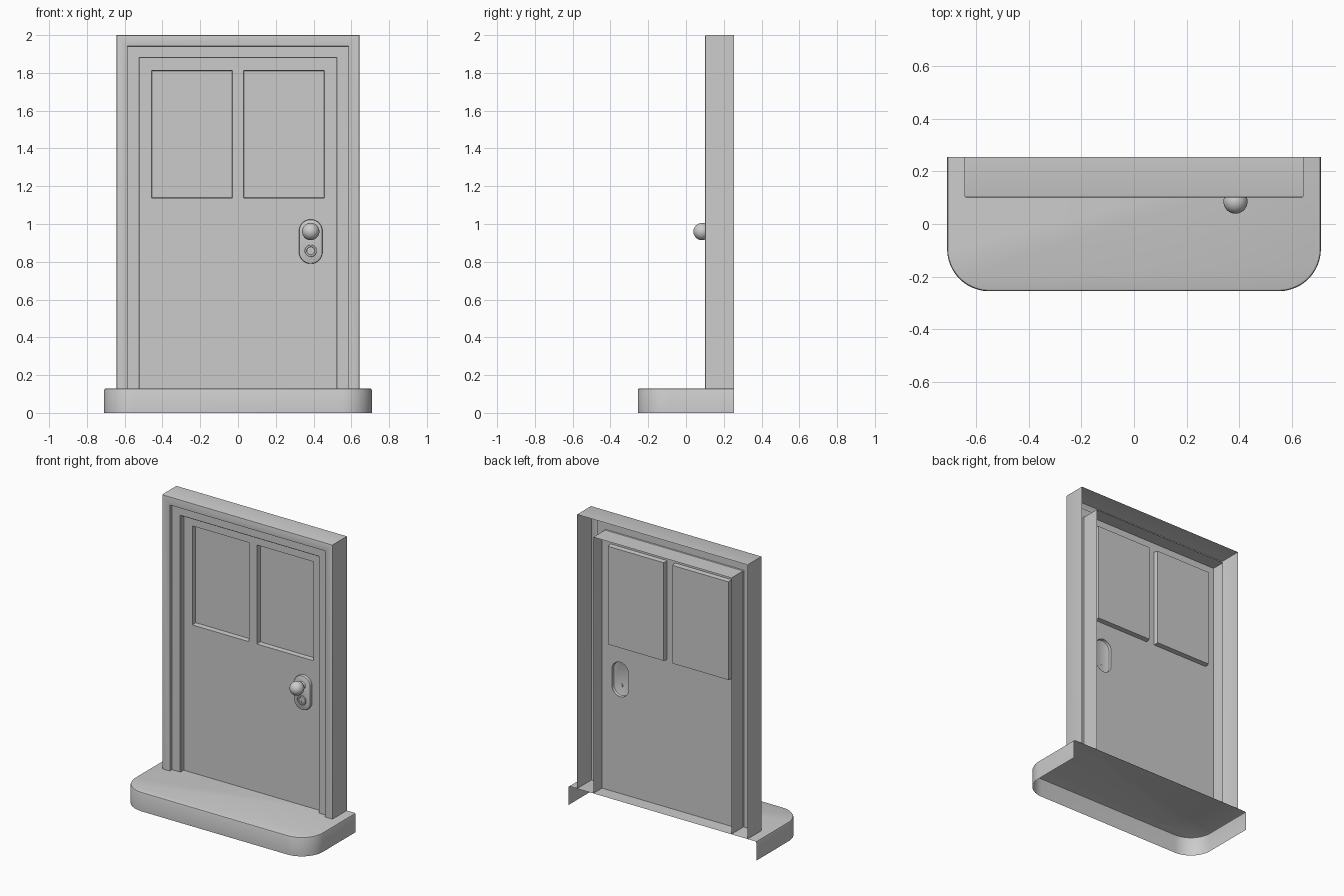
import bpy, bmesh
from math import sin, cos, pi, radians

if "Cube" in bpy.data.objects:
    bpy.data.objects.remove(bpy.data.objects["Cube"])


def finish(name, bm):
    mesh = bpy.data.meshes.new(name)
    bm.to_mesh(mesh)
    bm.free()
    ob = bpy.data.objects.new(name, mesh)
    bpy.context.collection.objects.link(ob)
    bpy.ops.object.select_all(action='DESELECT')
    ob.select_set(True)
    bpy.context.view_layer.objects.active = ob
    bpy.ops.object.shade_smooth_by_angle(angle=radians(35))
    return ob


def skin(name, rings, closed=True, cap=True):
    """Bridge successive rings of points, optionally capping the last."""
    bm = bmesh.new()
    rows = [[bm.verts.new(p) for p in ring] for ring in rings]
    n = len(rows[0])
    for a, b in zip(rows, rows[1:]):
        for i in range(n if closed else n - 1):
            j = (i + 1) % n
            bm.faces.new((a[i], a[j], b[j], b[i]))
    if cap:
        bm.faces.new(rows[-1])
    return finish(name, bm)


def pill(x, z, y, r, h=0.0, n=32):
    """Vertical rounded slot outline; a circle when h is zero."""
    pts = []
    for i in range(n):
        t = 2 * pi * (i + 0.5) / n
        pts.append((x + r * cos(t), y, z + r * sin(t) + (h if sin(t) > 0 else -h)))
    return pts


def rect(x0, x1, z0, z1, y):
    return [(x0, y, z0), (x1, y, z0), (x1, y, z1), (x0, y, z1)]


STEP_Z = 0.13
DOOR_Y = 0.16
BACK = 0.255
HX = 0.709


# Doorstep: open underneath and behind, rounded front corners
def step_outline(o, z, r=0.16, n=12):
    pts = [(-HX + o, BACK, z)]
    for cx, start in ((-HX + r, pi), (HX - r, 1.5 * pi)):
        for i in range(n + 1):
            t = start + 0.5 * pi * i / n
            pts.append((cx + (r - o) * cos(t), -BACK + r + (r - o) * sin(t), z))
    return pts + [(HX - o, BACK, z)]


skin("doorstep", [step_outline(o, z) for o, z in
     ((0, 0), (0, 0.12), (0.003, 0.127), (0.01, STEP_Z))], closed=False)

# Door frame: one moulded profile (inset, depth) mitred round three sides
W = 0.643
profile = [(0, BACK), (0, 0.108), (0.002, 0.102), (0.008, 0.10), (0.052, 0.10),
           (0.057, 0.102), (0.059, 0.107), (0.059, 0.125), (0.118, 0.125),
           (0.122, 0.129), (0.122, BACK)]
skin("door_frame", [[(W - d, y, STEP_Z), (W - d, y, 2 - d), (d - W, y, 2 - d),
     (d - W, y, STEP_Z)] for d, y in profile], closed=False, cap=False)

# Door leaf with openings for two panels and the lock plate
KX, PZ, PR, PH = 0.385, 0.907, 0.0625, 0.055
panels = [(-0.457, -0.03), (0.03, 0.457)]
bm = bmesh.new()
loops = [rect(-0.521, 0.521, STEP_Z, 1.878, DOOR_Y), pill(KX, PZ, DOOR_Y, PR, PH)]
loops += [rect(a, b, 1.138, 1.813, DOOR_Y) for a, b in panels]
edges = []
for loop in loops:
    vs = [bm.verts.new(p) for p in loop]
    edges += [bm.edges.new((vs[i - 1], vs[i])) for i in range(len(vs))]
bmesh.ops.triangle_fill(bm, edges=edges, use_beauty=True, normal=(0, -1, 0))
bm.normal_update()
for f in bm.faces:
    if f.normal.y > 0:
        f.normal_flip()
finish("door_leaf", bm)

# Recessed upper panels
for side, (a, b) in zip(("left", "right"), panels):
    skin("panel_" + side, [rect(a + o, b - o, 1.138 + o, 1.813 - o, y)
         for o, y in ((0, DOOR_Y), (0.003, 0.193))])

# Raised lock plate
skin("lock_plate", [pill(KX, PZ, y, PR - o, PH) for o, y in
     ((0, DOOR_Y), (0, 0.146), (0.002, 0.142), (0.006, 0.14))])

# Round knob on a short neck
KZ, KY, KR = 0.96, 0.085, 0.046
knob = [(0.026, 0.14), (0.021, 0.134), (0.019, 0.128)]
for i in range(13):
    t = radians(25 + 150 * i / 12)
    knob.append((KR * sin(t), KY + KR * cos(t)))
knob += [(KR * sin(radians(a)), KY + KR * cos(radians(a))) for a in (170, 177)]
skin("knob", [pill(KX, KZ, y, r) for r, y in knob])

# Lock cylinder with a sunken keyhole
lock = [(0.032, 0, 0.14), (0.032, 0, 0.134), (0.030, 0, 0.132), (0.022, 0, 0.132),
        (0.020, 0, 0.135), (0.006, 0.007, 0.135), (0.006, 0.007, 0.143)]
skin("lock_cylinder", [pill(KX, 0.858, y, r, h) for r, h, y in lock])
